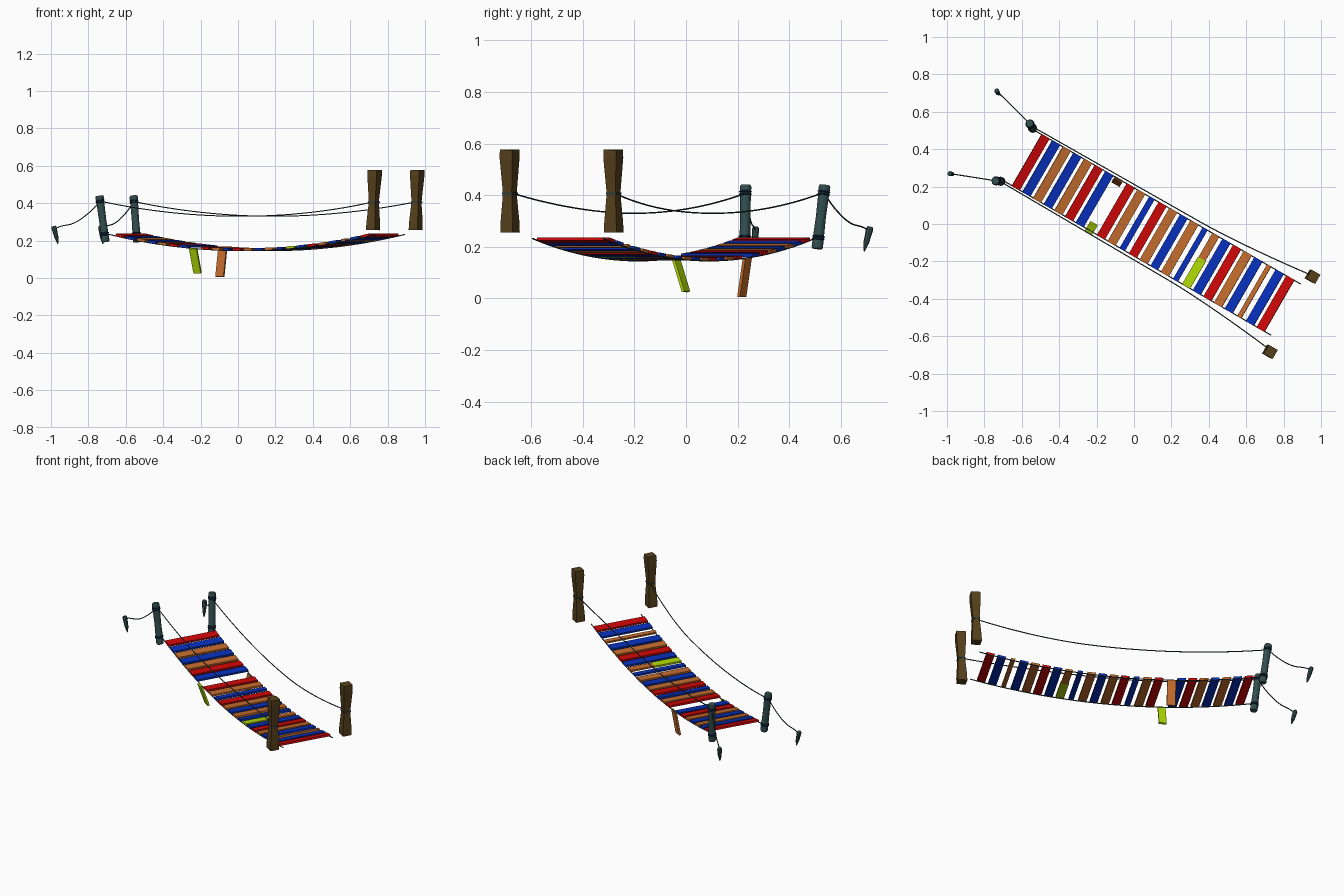
import bpy, bmesh, math
from mathutils import Vector, Matrix

if "Cube" in bpy.data.objects:
    bpy.data.objects.remove(bpy.data.objects["Cube"])

ANG = math.radians(-30)
U = Vector((math.cos(ANG), math.sin(ANG), 0))    # along the bridge
V = Vector((-math.sin(ANG), math.cos(ANG), 0))   # across the bridge
O = Vector((0.102, -0.048, 0))
Z = Vector((0, 0, 1))


def P(s, t, z):
    return O + U * s + V * t + Z * z


def mat(name, r, g, b):
    m = bpy.data.materials.new(name)
    m.diffuse_color = (r ** 2.2, g ** 2.2, b ** 2.2, 1)
    m.use_nodes = True
    m.node_tree.nodes["Principled BSDF"].inputs["Base Color"].default_value = m.diffuse_color
    return m


M = {'R': mat("red", .80, .06, .06), 'B': mat("blue", .06, .2, .73),
     'O': mat("orange", .76, .42, .19), 'L': mat("lime", .68, .85, .05)}
IRON = mat("dark_post", .21, .31, .31)
BROWN = mat("brown_wood", .34, .26, .13)
ROPE = mat("rope", .18, .25, .25)
BAND = mat("band", .10, .17, .30)


def add(name, bm, m):
    bmesh.ops.recalc_face_normals(bm, faces=bm.faces)
    me = bpy.data.meshes.new(name)
    bm.to_mesh(me)
    bm.free()
    me.materials.append(m)
    ob = bpy.data.objects.new(name, me)
    bpy.context.collection.objects.link(ob)
    return ob


def board(name, c, ax, ay, size, m):
    """Box at c with local x = ax and local y = ay."""
    ax = ax.normalized()
    az = ax.cross(ay).normalized()
    ay = az.cross(ax)
    rot = Matrix((ax, ay, az)).transposed().to_4x4()
    bm = bmesh.new()
    bmesh.ops.create_cube(bm, size=1, matrix=Matrix.Translation(c) @ rot @ Matrix.Diagonal((*size, 1)))
    return add(name, bm, m)


def loft(name, a, b, rings, n, m, turn=0.0):
    """Round or square post from a to b; rings are (fraction, radius)."""
    bm = bmesh.new()
    loops = []
    q = Z.rotation_difference(b - a)
    for f, r in rings:
        c = a.lerp(b, f)
        loops.append([bm.verts.new(c + q @ Vector((
            r * math.cos(turn + 2 * math.pi * i / n),
            r * math.sin(turn + 2 * math.pi * i / n), 0))) for i in range(n)])
    for k in range(len(loops) - 1):
        for i in range(n):
            j = (i + 1) % n
            bm.faces.new((loops[k][i], loops[k][j], loops[k + 1][j], loops[k + 1][i]))
    bm.faces.new(loops[0])
    bm.faces.new(loops[-1])
    return add(name, bm, m)


def rope(name, pts, r=0.003):
    cu = bpy.data.curves.new(name, 'CURVE')
    cu.dimensions = '3D'
    cu.bevel_depth = r
    cu.bevel_resolution = 1
    cu.resolution_u = 6
    cu.use_fill_caps = True
    sp = cu.splines.new('BEZIER')
    sp.bezier_points.add(len(pts) - 1)
    for bp, p in zip(sp.bezier_points, pts):
        bp.co = p
        bp.handle_left_type = bp.handle_right_type = 'AUTO'
    cu.materials.append(ROPE)
    bpy.context.collection.objects.link(bpy.data.objects.new(name, cu))


def deck_z(s):
    return 0.153 + 0.078 * (s / 0.78) ** 2


# deck planks; "-" is the missing one, "X" the two-piece repair
order = "RBOBORB-ROBROBOBXBROBOBR"
narrow = {10: 0.033, 13: 0.046, 15: 0.03, 21: 0.025}
for i, k in enumerate(order):
    s = -0.756 + 1.512 * i / 23
    w = narrow.get(i, 0.049)
    slope = U + Z * (2 * 0.078 * s / 0.78 ** 2)
    c = P(s, 0, deck_z(s))
    if k == 'X':
        board("repair_plank_lime", c - V * 0.075, slope, V, (w, 0.17, 0.012), M['L'])
        board("repair_plank_orange", c + V * 0.085, slope, V, (0.042, 0.15, 0.011), M['O'])
    elif k != '-':
        board(f"plank_{i}", c, slope, V, (w, 0.322, 0.012), M[k])


# two halves of the broken plank hanging from the side ropes
def hanging(name, top, bot, w, m):
    board(name, (top + bot) / 2, bot - top, U, ((bot - top).length, w, 0.012), m)


hanging("hanging_plank_orange", Vector((-0.082, 0.238, 0.158)), Vector((-0.097, 0.216, 0.006)), 0.05, M['O'])
hanging("hanging_plank_lime", Vector((-0.240, -0.040, 0.158)), Vector((-0.216, 0.000, 0.026)), 0.045, M['L'])

# deck ropes and hand ropes
for side, sg in (("left", 1), ("right", -1)):
    n = 14
    rope(f"deck_rope_{side}",
         [P(s, sg * 0.158, deck_z(s) - 0.007)
          for s in [-0.84 + 1.66 * i / n for i in range(n + 1)]])
    pts = []
    for i in range(n + 1):
        s = -0.84 + 1.68 * i / n
        t = 0.17 + 0.012 * (s + 0.84) / 1.68 + 0.045 * max(0, (s - 0.2) / 0.64) ** 1.6
        pts.append(P(s, sg * t, 0.33 + 0.075 * (s / 0.84) ** 2))
    rope(f"hand_rope_{side}", pts)

# dark round posts with bands, ground stakes and guy ropes
posts = {
    "left": (Vector((-0.540, 0.508, 0.192)), Vector((-0.558, 0.538, 0.440)),
             Vector((-0.722, 0.690, 0.183)), Vector((-0.735, 0.714, 0.277))),
    "right": (Vector((-0.708, 0.228, 0.192)), Vector((-0.741, 0.231, 0.440)),
              Vector((-0.962, 0.265, 0.183)), Vector((-0.986, 0.270, 0.277))),
}
for side, (a, b, sa, sb) in posts.items():
    loft(f"round_post_{side}", a, b,
         [(0, 0.019), (0.03, 0.022), (0.2, 0.021), (0.5, 0.0195), (0.8, 0.021), (0.97, 0.0225), (1, 0.019)],
         12, IRON)
    for j, f in enumerate((0.14, 0.18, 0.84, 0.88)):
        loft(f"post_band_{side}_{j}", a.lerp(b, f), a.lerp(b, f + 0.03),
             [(0, 0.021), (0.3, 0.0245), (0.7, 0.0245), (1, 0.021)], 12, BAND)
    loft(f"stake_{side}", sa, sb,
         [(0, 0.003), (0.35, 0.011), (0.9, 0.014), (1, 0.011)], 8, IRON)
    top, end = a.lerp(b, 0.87), sa.lerp(sb, 0.85)
    rope(f"guy_rope_{side}",
         [top.lerp(end, f) - Z * d for f, d in ((0, 0), (0.3, 0.027), (0.6, 0.03), (0.85, 0.008), (1, 0))])

# square waisted posts at the far end
for side, x, y in (("left", 0.955, -0.28), ("right", 0.727, -0.682)):
    loft(f"square_post_{side}", Vector((x - 0.005, y, 0.256)), Vector((x + 0.004, y - 0.002, 0.577)),
         [(0, 0.039), (0.12, 0.038), (0.42, 0.029), (0.52, 0.029), (0.9, 0.04), (1, 0.039)],
         4, BROWN, ANG + math.pi / 4)
    c = Vector((x, y, 0.402))
    loft(f"square_post_tie_{side}", c, c + Z * 0.008, [(0, 0.032), (1, 0.032)], 4, ROPE, ANG + math.pi / 4)
